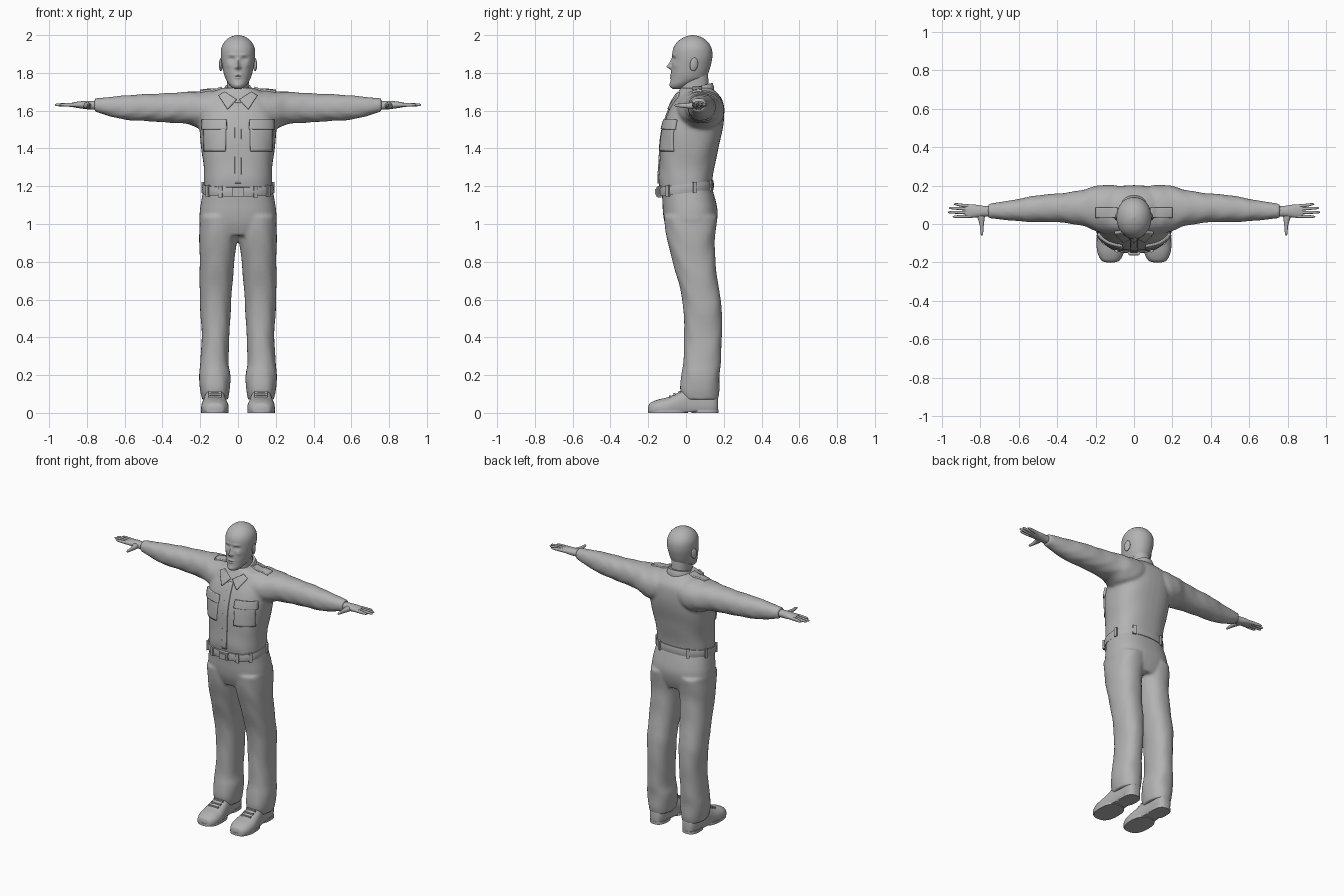
import bpy, bmesh, math
from mathutils import Vector, Matrix

grey = bpy.data.materials.new("plain grey")
grey.diffuse_color = (0.45, 0.45, 0.45, 1)
TAU = 2 * math.pi


def catmull(p0, p1, p2, p3, u):
    return [0.5 * (2*b + (c - a)*u + (2*a - 5*b + 4*c - d)*u*u + (3*b - a - 3*c + d)*u**3)
            for a, b, c, d in zip(p0, p1, p2, p3)]


def loft(bm, axis, secs, s=1, p=2.2, n=40, sub=5, fold=0, freq=40, tilt=0):
    """Closed skin through sections (t, a0, a1, b0, b1); s=-1 mirrors in x."""
    full = []
    for i in range(len(secs) - 1):
        q = [secs[max(i - 1, 0)], secs[i], secs[i + 1], secs[min(i + 2, len(secs) - 1)]]
        full += [catmull(*q, k / sub) for k in range(sub)]
    full.append(secs[-1])
    rings = []
    for t, a0, a1, b0, b1 in full:
        ring = []
        for k in range(n):
            th = TAU * k / n
            c, d = math.cos(th), math.sin(th)
            w = 1 + fold * math.sin(freq * t + 2 * math.sin(th) + 3 * math.cos(2 * th))
            a = (a0 + a1)/2 + (a1 - a0)/2 * w * math.copysign(abs(c)**(2/p), c)
            b = (b0 + b1)/2 + (b1 - b0)/2 * w * math.copysign(abs(d)**(2/p), d)
            x, y, z = {'z': (a, b, t + tilt*b), 'x': (t, a, b), 'y': (a, t, b)}[axis]
            ring.append(bm.verts.new((s * x, y, z)))
        rings.append(ring)
    for r, q in zip(rings, rings[1:]):
        for k in range(n):
            bm.faces.new((r[k], r[(k+1) % n], q[(k+1) % n], q[k]))
    bm.faces.new(rings[0])
    bm.faces.new(rings[-1])


def finish(name, bm, voxel=0):
    bmesh.ops.recalc_face_normals(bm, faces=bm.faces)
    me = bpy.data.meshes.new(name)
    bm.to_mesh(me)
    bm.free()
    ob = bpy.data.objects.new(name, me)
    bpy.context.collection.objects.link(ob)
    me.materials.append(grey)
    if voxel:  # weld overlapping volumes into one cloth skin
        m = ob.modifiers.new("weld", 'REMESH')
        m.mode, m.voxel_size, m.use_smooth_shade = 'VOXEL', voxel, True
        m = ob.modifiers.new("relax", 'SMOOTH')
        m.factor, m.iterations = 0.5, 4
    bpy.context.view_layer.objects.active = ob
    bpy.ops.object.select_all(action='DESELECT')
    ob.select_set(True)
    bpy.ops.object.shade_smooth_by_angle(angle=math.radians(50))
    return ob


def patch(name, corners, target, down=False, thick=0.016, n=12):
    """Cloth piece laid on the target, from the front (xz) or from above (xy)."""
    bm = bmesh.new()
    A, B, C, D = [Vector(c) for c in corners]
    grid = []
    for i in range(n + 1):
        row = []
        for j in range(n + 1):
            v = A.lerp(B, i/n).lerp(D.lerp(C, i/n), j/n)
            row.append(bm.verts.new((v.x, v.y, 2.5) if down else (v.x, -0.6, v.y)))
        grid.append(row)
    for i in range(n):
        for j in range(n):
            bm.faces.new((grid[i][j], grid[i+1][j], grid[i+1][j+1], grid[i][j+1]))
    ob = finish(name, bm)
    w = ob.modifiers.new("lay", 'SHRINKWRAP')
    w.target, w.wrap_method = target, 'PROJECT'
    w.use_project_y, w.use_project_z = not down, down
    w.use_positive_direction, w.use_negative_direction = not down, down
    m = ob.modifiers.new("thickness", 'SOLIDIFY')
    m.thickness, m.offset = thick, 0


def box(bm, loc, size, turn=0):
    m = Matrix.Translation(loc) @ Matrix.Rotation(turn, 4, 'Z') @ Matrix.Diagonal((*size, 1))
    bmesh.ops.create_cube(bm, size=1, matrix=m)


# Shirt: torso and both sleeves
bm = bmesh.new()
loft(bm, 'z', [(1.17, -.18, .18, -.138, .135), (1.23, -.18, .18, -.145, .14),
               (1.3, -.182, .182, -.142, .15), (1.4, -.194, .194, -.137, .172),
               (1.5, -.205, .205, -.125, .193), (1.58, -.205, .205, -.1, .203),
               (1.65, -.19, .19, -.066, .195), (1.69, -.15, .15, -.045, .168),
               (1.72, -.085, .085, -.03, .135)], p=2.5, fold=.006, freq=35)
for s in (1, -1):
    loft(bm, 'x', [(.05, -.04, .19, 1.53, 1.705), (.13, -.055, .205, 1.5, 1.708),
                   (.2, -.035, .197, 1.505, 1.703), (.26, -.012, .18, 1.528, 1.70),
                   (.34, .003, .165, 1.535, 1.695), (.42, .01, .157, 1.54, 1.69),
                   (.5, .01, .15, 1.546, 1.687), (.58, .013, .135, 1.55, 1.682),
                   (.66, .02, .12, 1.565, 1.675), (.72, .026, .112, 1.583, 1.668),
                   (.76, .03, .104, 1.595, 1.665)], s, fold=.015, freq=55)
shirt = finish("shirt", bm, 0.009)

# Trousers: hips and both legs
bm = bmesh.new()
loft(bm, 'z', [(.94, -.14, .14, -.09, .14), (1.0, -.2, .2, -.112, .16), (1.06, -.203, .203, -.122, .168),
               (1.12, -.195, .195, -.125, .158), (1.2, -.18, .18, -.13, .135)], p=2.5)
for s in (1, -1):
    loft(bm, 'z', [(.07, .052, .19, -.015, .168), (.12, .045, .2, -.032, .177),
                   (.2, .04, .206, -.024, .178), (.27, .05, .2, -.015, .184),
                   (.4, .046, .192, -.01, .19), (.55, .038, .2, -.014, .19),
                   (.65, .032, .203, -.03, .175), (.78, .021, .203, -.065, .158),
                   (.88, .01, .204, -.092, .152), (.96, .0, .205, -.107, .158),
                   (1.04, .0, .203, -.118, .165)], s, p=2.3, fold=.012, freq=33)
finish("trousers", bm, 0.009)

# Belt with loops and buckle
bm = bmesh.new()
loft(bm, 'z', [(1.164, -.187, .187, -.15, .145), (1.188, -.19, .19, -.153, .148),
               (1.212, -.187, .187, -.15, .145)], p=2.4, sub=2, n=64, tilt=.12)
finish("belt", bm)
bm = bmesh.new()
for deg in (15, 60, 120, 165, 215, 245, 295, 325):
    c, d = math.cos(math.radians(deg)), math.sin(math.radians(deg))
    x = .19 * math.copysign(abs(c)**.83, c)
    y = -.002 + .15 * math.copysign(abs(d)**.83, d)
    box(bm, (x, y, 1.188 + .12*y), (.014, .02, .06), math.atan2(d / .15, c / .19))
finish("belt_loops", bm)
bm = bmesh.new()
box(bm, (0, -.152, 1.17), (.065, .016, .048))
box(bm, (0, -.158, 1.17), (.045, .012, .03))
finish("buckle", bm)

# Shirt details
patch("placket", [(-.017, 1.215), (.017, 1.215), (.017, 1.64), (-.017, 1.64)], shirt, thick=.012, n=30)
for s in (1, -1):
    patch("pocket", [(s*.065, 1.385), (s*.175, 1.385), (s*.18, 1.53), (s*.062, 1.53)], shirt)
    patch("pocket_flap", [(s*.058, 1.5), (s*.184, 1.5), (s*.182, 1.55), (s*.06, 1.55)], shirt, thick=.028)
    patch("lapel", [(s*.055, 1.605), (s*.1, 1.675), (s*.07, 1.695), (s*.008, 1.655)], shirt, thick=.024)
    patch("epaulette", [(s*.085, .035), (s*.2, .035), (s*.2, .085), (s*.085, .085)], shirt, True, .018)
bm = bmesh.new()
loft(bm, 'z', [(1.66, -.088, .088, -.055, .15), (1.69, -.08, .08, -.047, .147),
               (1.712, -.068, .068, -.036, .14)], sub=4, tilt=.25)
finish("collar", bm)

# Neck
bm = bmesh.new()
loft(bm, 'z', [(1.64, -.062, .062, -.035, .12), (1.72, -.057, .057, -.03, .12),
               (1.78, -.058, .058, -.028, .117), (1.83, -.06, .06, -.02, .11)])
finish("neck", bm)

# Head with a sculpted face: bumps are (x, z, width, height, push)
bm = bmesh.new()
loft(bm, 'z', [(1.716, -.015, .015, -.07, -.03), (1.724, -.033, .033, -.08, 0),
               (1.742, -.05, .05, -.083, .04), (1.77, -.066, .066, -.08, .1),
               (1.8, -.076, .076, -.078, .118), (1.84, -.084, .084, -.076, .131),
               (1.88, -.09, .09, -.073, .139), (1.92, -.09, .09, -.07, .138),
               (1.95, -.081, .081, -.057, .126), (1.975, -.062, .062, -.033, .104),
               (1.992, -.036, .036, -.002, .074), (2.0, -.006, .006, .028, .042)], n=96, sub=8, p=2.1)
bumps = [(0, 1.832, .011, .012, .02), (0, 1.85, .008, .022, .013), (0, 1.788, .02, .006, .007),
         (0, 1.775, .018, .005, .006), (0, 1.735, .022, .012, .005), (0, 1.782, .022, .002, -.004)]
for s in (1, -1):
    bumps += [(s*.034, 1.872, .015, .01, -.012), (s*.034, 1.871, .008, .006, .006),
              (s*.03, 1.895, .022, .007, .005), (s*.013, 1.828, .006, .006, .007),
              (s*.05, 1.84, .014, .014, .004)]
for v in bm.verts:
    if v.co.y < 0:
        x, z = v.co.x, v.co.z
        v.co.y -= sum(h * math.exp(-((x-bx)/w)**2 - ((z-bz)/t)**2) for bx, bz, w, t, h in bumps)
finish("head", bm)

for s in (1, -1):
    # Ear
    bm = bmesh.new()
    m = (Matrix.Translation((s*.09, .042, 1.845)) @ Matrix.Rotation(s*.3, 4, 'Z')
         @ Matrix.Rotation(-.15, 4, 'X') @ Matrix.Diagonal((.009, .022, .036, 1)))
    bmesh.ops.create_uvsphere(bm, u_segments=20, v_segments=14, radius=1, matrix=m)
    finish("ear", bm)

    # Hand: palm, four fingers and a thumb pointing forwards
    bm = bmesh.new()
    loft(bm, 'x', [(.73, .04, .092, 1.605, 1.652), (.78, .038, .094, 1.606, 1.652),
                   (.82, .034, .1, 1.61, 1.651), (.86, .032, .102, 1.616, 1.646),
                   (.88, .034, .1, 1.62, 1.642)], s, n=24)
    for y, dy, tip in ((.041, -.003, .945), (.059, .002, .97), (.077, .006, .965), (.093, .01, .94)):
        loft(bm, 'x', [(.85, y-.009, y+.009, 1.62, 1.642), (.9, y+dy/2-.008, y+dy/2+.008, 1.621, 1.641),
                       (tip-.012, y+dy-.006, y+dy+.006, 1.624, 1.638),
                       (tip, y+dy-.002, y+dy+.002, 1.629, 1.633)], s, n=12, sub=4)
    loft(bm, 'y', [(-.06, .791, .796, 1.625, 1.63), (-.048, .786, .8, 1.62, 1.636),
                   (-.01, .783, .803, 1.615, 1.638), (.03, .778, .815, 1.61, 1.643),
                   (.06, .775, .83, 1.612, 1.645)], s, n=16, sub=4)
    finish("hand", bm)

    # Shoe with a flat bottom, then sole and laces
    bm = bmesh.new()
    loft(bm, 'y', [(-.2, .105, .14, 0, .03), (-.19, .075, .17, -.02, .052),
                   (-.15, .054, .19, -.025, .07), (-.1, .05, .195, -.025, .082),
                   (-.05, .058, .188, -.025, .103), (0, .066, .18, -.025, .13),
                   (.06, .07, .175, -.025, .14), (.13, .072, .17, -.02, .13),
                   (.16, .085, .158, -.01, .11), (.17, .1, .14, 0, .08)], s, n=32, p=2.4)
    for v in bm.verts:
        v.co.z = max(v.co.z, .004)
    finish("shoe", bm)
    bm = bmesh.new()
    for a, b, w in ((-.202, .01, .073), (.03, .172, .053)):
        loft(bm, 'z', [(0, .122-w, .122+w, a, b), (.018, .122-w, .122+w, a, b)], s, sub=1, p=2.5)
    finish("sole", bm)
    bm = bmesh.new()
    for y, z in ((-.085, .087), (-.06, .098), (-.035, .11)):
        box(bm, (s*.122, y, z), (.07, .01, .012))
    finish("laces", bm)
